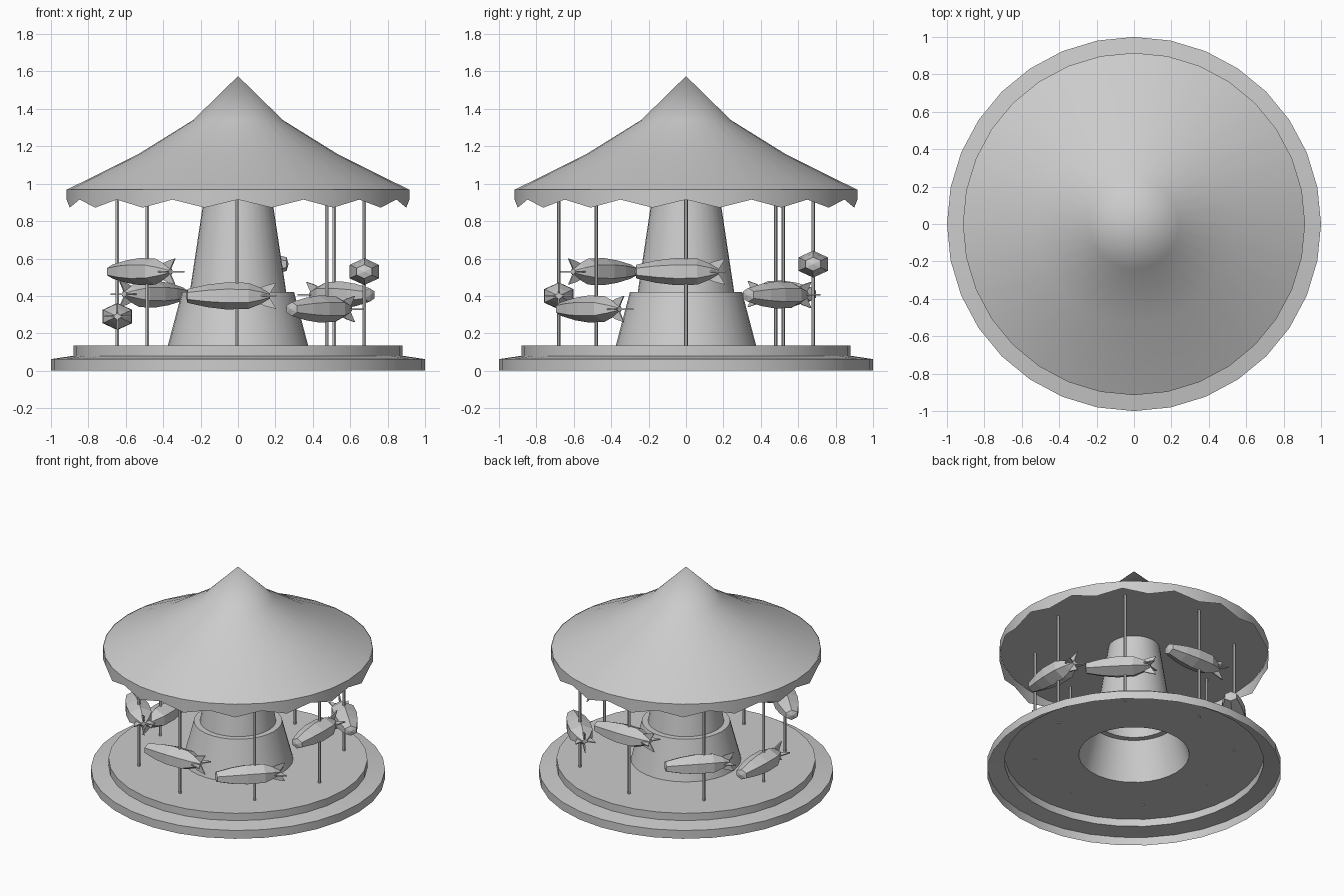
import bpy, bmesh, math
from mathutils import Matrix, Vector

if "Cube" in bpy.data.objects:
    bpy.data.objects.remove(bpy.data.objects["Cube"])

SEG = 32


def finish(name, bm, smooth=None, fix=True):
    if fix:
        bmesh.ops.recalc_face_normals(bm, faces=bm.faces)
    me = bpy.data.meshes.new(name)
    bm.to_mesh(me)
    bm.free()
    ob = bpy.data.objects.new(name, me)
    bpy.context.collection.objects.link(ob)
    if smooth:
        bpy.ops.object.select_all(action='DESELECT')
        ob.select_set(True)
        bpy.context.view_layer.objects.active = ob
        bpy.ops.object.shade_smooth_by_angle(angle=math.radians(smooth))
    return ob


def lathe(bm, profile):
    """Revolve (radius, z) points about z; a zero radius makes a single tip."""
    rings = []
    for r, z in profile:
        if r == 0:
            rings.append([bm.verts.new((0, 0, z))] * SEG)
        else:
            rings.append([bm.verts.new((r * math.cos(2 * math.pi * i / SEG),
                                        r * math.sin(2 * math.pi * i / SEG), z))
                          for i in range(SEG)])
    for a, b in zip(rings, rings[1:]):
        for i in range(SEG):
            j = (i + 1) % SEG
            bm.faces.new(list(dict.fromkeys((a[i], a[j], b[j], b[i]))))
    return rings


# stepped platform, open underneath
bm = bmesh.new()
lathe(bm, [(1, 0), (1, .062), (.88, .08), (.88, .135), (.375, .135)])
finish("platform", bm, 30, False)

# tapered centre column with a ledge
bm = bmesh.new()
lathe(bm, [(.375, .135), (.30, .42), (.258, .42), (.175, .97)])
finish("centre_column", bm, 30, False)

# tent roof with flat ceiling and zigzag valance
bm = bmesh.new()
rings = lathe(bm, [(0, .968), (.915, .968), (.53, 1.16), (.24, 1.34), (0, 1.575)])
finish("roof", bm, 40)
bm = bmesh.new()
rings = lathe(bm, [(.917, .89), (.917, .97)])
for i, v in enumerate(rings[0]):
    v.co.z = .872 if i % 2 else .915
finish("valance", bm, 30, False)


def airship(name, x, y, z, angle):
    """Six-sided hull with four tail fins; local -x is the nose."""
    bm = bmesh.new()
    stations = [(-.265, .037), (-.16, .060), (-.06, .072),
                (.06, .070), (.13, .042), (.175, .015)]
    rings = []
    for u, r in stations:
        rings.append([bm.verts.new((u, 1.26 * r * math.sin(k * math.pi / 3),
                                    r * math.cos(k * math.pi / 3)))
                      for k in range(6)])
    for a, b in zip(rings, rings[1:]):
        for k in range(6):
            j = (k + 1) % 6
            bm.faces.new((a[k], a[j], b[j], b[k]))
    nose = bm.verts.new((-.275, 0, 0))
    for k in range(6):
        bm.faces.new((nose, rings[0][(k + 1) % 6], rings[0][k]))
    bm.faces.new(rings[-1])
    # thin swept fins
    for k in range(4):
        rot = Matrix.Rotation(k * math.pi / 2, 3, 'X')
        outline = [(.09, .03), (.15, .055), (.21, .07), (.175, .012)]
        sides = [[bm.verts.new(rot @ Vector((u, t, w))) for u, w in outline]
                 for t in (-.004, .004)]
        bm.faces.new(sides[0])
        bm.faces.new(sides[1][::-1])
        for i in range(4):
            j = (i + 1) % 4
            bm.faces.new((sides[0][i], sides[1][i], sides[1][j], sides[0][j]))
    ob = finish(name, bm)
    ob.location = (x, y, z)
    ob.rotation_euler.z = angle


# riders' poles and airships, counter-clockwise from the front
spots = [(-.005, -.68, .40), (.475, -.48, .33), (.675, 0, .53), (.515, .52, .405),
         (-.005, .68, .57), (-.485, .48, .41), (-.645, 0, .29), (-.485, -.48, .53)]
for i, (x, y, z) in enumerate(spots):
    bm = bmesh.new()
    bmesh.ops.create_cone(bm, cap_ends=True, segments=6, radius1=.01, radius2=.01,
                          depth=.84, matrix=Matrix.Translation((x, y, .55)))
    finish(f"pole_{i}", bm)
    airship(f"airship_{i}", x, y, z, i * math.pi / 4)
